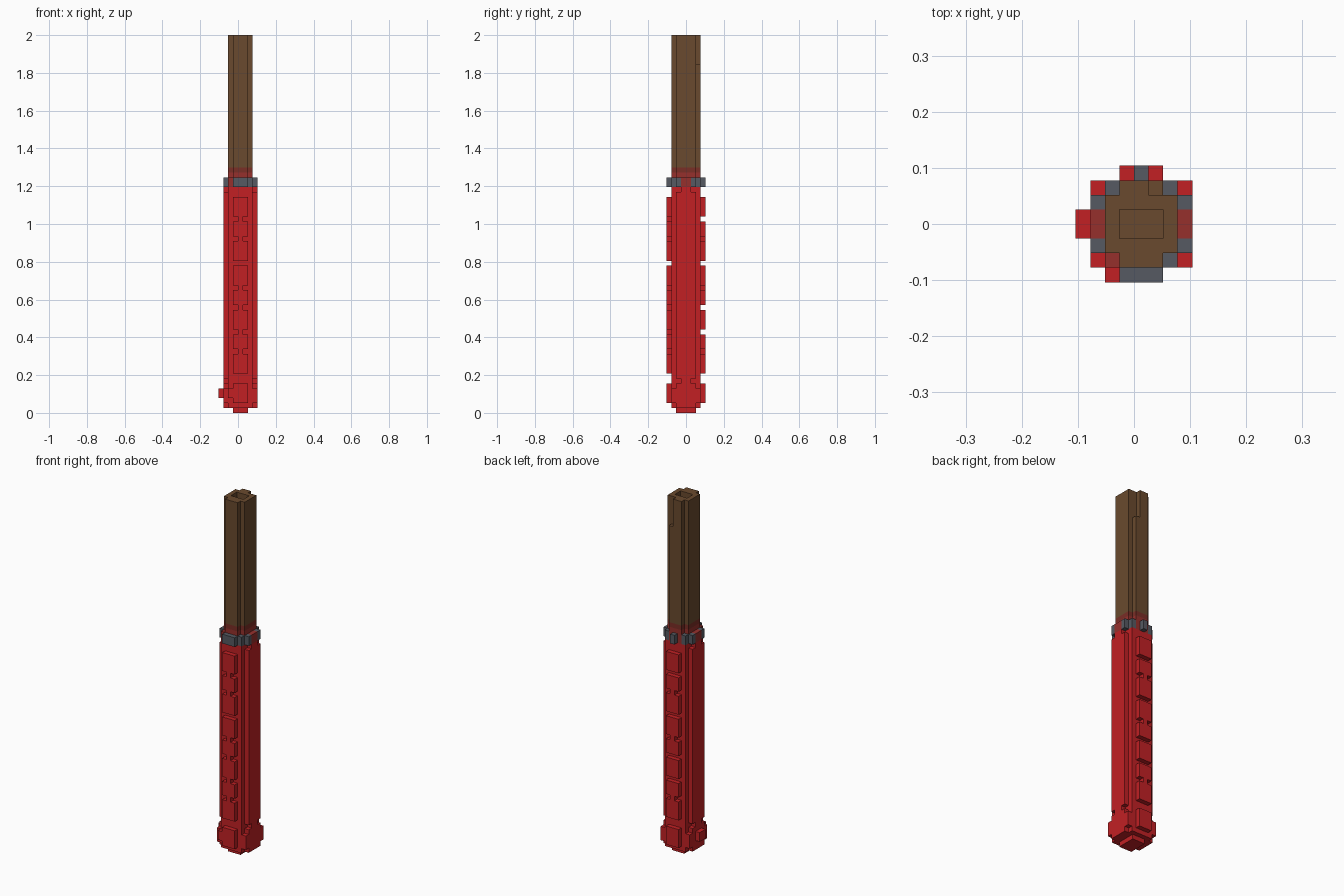
import bpy, bmesh
from itertools import product

cube = bpy.data.objects.get("Cube")
if cube:
    bpy.data.objects.remove(cube, do_unlink=True)

U = 2 / 77  # edge of one block


def linear(c):
    c /= 255
    return c / 12.92 if c < 0.04 else ((c + 0.055) / 1.055) ** 2.4


def material(name, *rgb):
    m = bpy.data.materials.new(name)
    m.use_nodes = True
    col = [linear(c) for c in rgb] + [1]
    m.diffuse_color = col
    m.node_tree.nodes["Principled BSDF"].inputs["Base Color"].default_value = col
    return m


red = material("bright red", 194, 32, 36)
brown = material("wood brown", 106, 74, 46)
grey = material("steel grey", 86, 90, 98)
stain = material("red brown", 150, 48, 44)
fade = material("faded red brown", 122, 46, 38)


def box(x0, x1, y0, y1, z0, z1):
    return set(product(range(x0, x1), range(y0, y1), range(z0, z1)))


def rounded(x0, x1, y, z0, z1):
    """Block column with its four corner blocks left off."""
    return box(x0 + 1, x1 - 1, -y, y, z0, z1) | box(x0, x1, 1 - y, y - 1, z0, z1)


# Shaft: hollow mouth, and a slot in one back corner
shaft = rounded(-2, 3, 3, 50, 77) - box(-1, 2, -1, 1, 73, 77) - box(1, 2, 2, 3, 71, 77)
shaft_foot = rounded(-2, 3, 3, 48, 49)
shaft_fade = rounded(-2, 3, 3, 49, 50)

# Grip: core with side flanges that narrow at both ends
grip = box(-2, 3, -3, 3, 6, 46) | box(-3, 4, -2, 2, 7, 45) | box(-3, 4, -1, 1, 6, 46)

# Collar: grey studs around a stained core
collar_core = box(-2, 3, -2, 2, 46, 48) | box(-1, 2, -3, 3, 46, 48)
collar_core |= box(-3, 4, -1, 1, 46, 48) | box(-2, -1, -3, -2, 46, 48)
collar = box(-1, 2, -4, -3, 46, 48) | box(0, 1, 3, 4, 46, 48)
for x, y in ((-2, 2), (2, 2), (2, -3), (3, 1), (3, -2), (-3, 1), (-3, -2)):
    collar |= box(x, x + 1, y, y + 1, 46, 48)

# Raised plates: notched, with full gaps at some heights
def plates(y, gaps):
    cells = box(-1, 2, y, y + 1, 8, 44)
    for z in (12, 16, 21, 25, 30, 35, 39):
        cells -= box(-1, 2, y, y + 1, z, z + 1)
        if z not in gaps:
            cells |= box(0, 1, y, y + 1, z, z + 1)
    return cells


front_plates = plates(-4, (30,))
back_plates = plates(3, (16, 21, 30, 39))

# Pommel: stepped end, square middle, front and back pads
pommel = box(-1, 2, -2, 2, 0, 1) | rounded(-3, 4, 3, 1, 2)
pommel |= box(-3, 4, -3, 3, 2, 5) | rounded(-3, 4, 3, 5, 6)
pommel |= box(-1, 2, -4, 4, 2, 6) | box(-2, -1, -4, -3, 3, 5)
button = box(-4, -3, -1, 1, 3, 5)

parts = {
    "shaft": (shaft, brown), "shaft_foot": (shaft_foot, stain),
    "shaft_fade": (shaft_fade, fade), "grip": (grip, red),
    "collar": (collar, grey), "collar_core": (collar_core, stain),
    "front_plates": (front_plates, red), "back_plates": (back_plates, red),
    "pommel": (pommel, red), "side_button": (button, red),
}
solid = set().union(*(cells for cells, _ in parts.values()))


def build(name, cells, mat):
    """Make a mesh from the outer faces of the part's blocks."""
    bm = bmesh.new()
    verts = {}
    for c in sorted(cells):
        for axis, side in product(range(3), (0, 1)):
            near = list(c)
            near[axis] += 2 * side - 1
            if tuple(near) in solid:
                continue
            ring = []
            for a, b in ((0, 0), (1, 0), (1, 1), (0, 1)):
                p = list(c)
                p[axis] += side
                p[(axis + 1) % 3] += a
                p[(axis + 2) % 3] += b
                p = tuple(p)
                if p not in verts:
                    verts[p] = bm.verts.new([v * U for v in p])
                ring.append(verts[p])
            bm.faces.new(ring if side else ring[::-1])
    bmesh.ops.dissolve_limit(bm, angle_limit=0.01, verts=bm.verts[:], edges=bm.edges[:])
    mesh = bpy.data.meshes.new(name)
    bm.to_mesh(mesh)
    bm.free()
    mesh.materials.append(mat)
    bpy.context.collection.objects.link(bpy.data.objects.new(name, mesh))


for name, (cells, mat) in parts.items():
    build(name, cells, mat)
